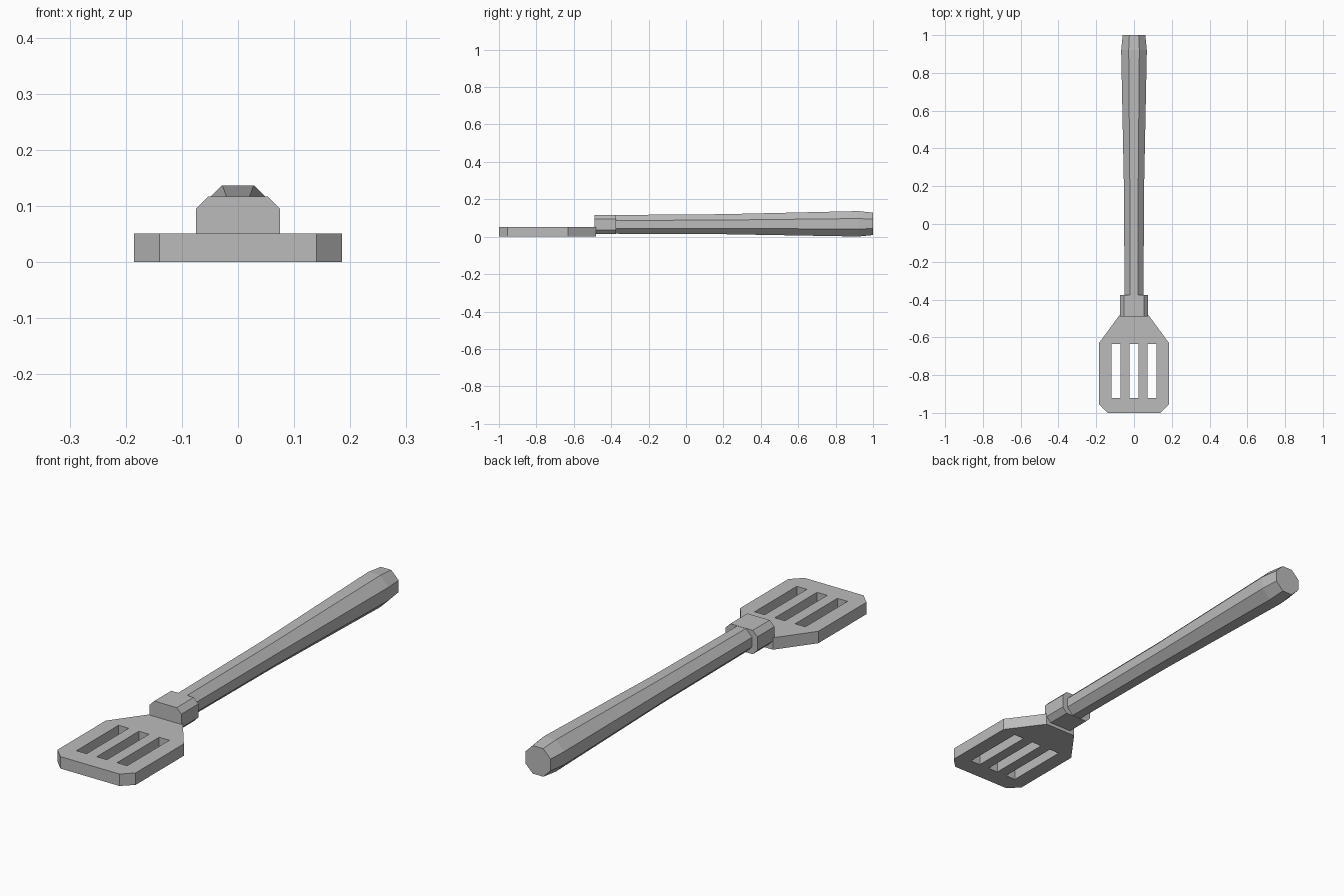
import bpy
import bmesh
from math import cos, sin, pi

cube = bpy.data.objects.get("Cube")
if cube:
    bpy.data.objects.remove(cube, do_unlink=True)

grey = bpy.data.materials.new("plain grey")
grey.use_nodes = True
colour = (0.5, 0.5, 0.5, 1)
grey.diffuse_color = colour
grey.node_tree.nodes["Principled BSDF"].inputs["Base Color"].default_value = colour


def loft(name, rings):
    """Join equal-sized rings of points into a closed, flat-shaded solid."""
    bm = bmesh.new()
    loops = [[bm.verts.new(p) for p in ring] for ring in rings]
    for a, b in zip(loops, loops[1:]):
        for i in range(len(a)):
            j = (i + 1) % len(a)
            bm.faces.new((a[i], a[j], b[j], b[i]))
    bm.faces.new(loops[0])
    bm.faces.new(loops[-1])
    bmesh.ops.recalc_face_normals(bm, faces=bm.faces)
    mesh = bpy.data.meshes.new(name)
    bm.to_mesh(mesh)
    bm.free()
    mesh.materials.append(grey)
    obj = bpy.data.objects.new(name, mesh)
    bpy.context.collection.objects.link(obj)
    return obj


def octagon(y, z, apothem):
    """Upright octagon with a flat top, facing along y."""
    r = apothem / cos(pi / 8)
    angles = [pi / 8 + k * pi / 4 for k in range(8)]
    return [(r * cos(a), y, z + r * sin(a)) for a in angles]


# Handle: slim octagonal bar that swells towards the butt
loft("handle", [octagon(y, z, size) for y, z, size in (
    (-0.39, 0.066, 0.05), (0.2, 0.067, 0.0535), (0.92, 0.069, 0.068), (1.0, 0.069, 0.06))])

# Collar: chamfered block between handle and blade
w, low, high, c = 0.075, 0.015, 0.117, 0.022
section = [(w, low + c), (w, high - c), (w - c, high), (c - w, high),
           (-w, high - c), (-w, low + c), (c - w, low), (w - c, low)]
loft("collar", [[(x, y, z) for x, z in section] for y in (-0.49, -0.375)])

# Blade: flat outline with three slots, thickened from a filled curve
half = [(0.14, -1.0), (0.185, -0.955), (0.185, -0.63), (0.075, -0.48)]
outline = half + [(-x, y) for x, y in reversed(half)]
slots = [[(x - 0.024, -0.92), (x + 0.024, -0.92), (x + 0.024, -0.635), (x - 0.024, -0.635)]
         for x in (-0.096, 0, 0.096)]
curve = bpy.data.curves.new("blade", "CURVE")
curve.dimensions = "2D"
curve.fill_mode = "BOTH"
curve.extrude = 0.0255
for points in [outline] + slots:
    spline = curve.splines.new("POLY")
    spline.points.add(len(points) - 1)
    for point, (x, y) in zip(spline.points, points):
        point.co = (x, y, 0, 1)
    spline.use_cyclic_u = True
    spline.use_smooth = False
curve.materials.append(grey)
blade_curve = bpy.data.objects.new("blade_curve", curve)
bpy.context.collection.objects.link(blade_curve)

# Turn the blade into a clean welded mesh resting on the ground
depsgraph = bpy.context.evaluated_depsgraph_get()
mesh = bpy.data.meshes.new_from_object(blade_curve.evaluated_get(depsgraph))
bpy.data.objects.remove(blade_curve, do_unlink=True)
bm = bmesh.new()
bm.from_mesh(mesh)
bmesh.ops.remove_doubles(bm, verts=bm.verts, dist=0.0001)
bmesh.ops.recalc_face_normals(bm, faces=bm.faces)
bmesh.ops.translate(bm, verts=bm.verts, vec=(0, 0, 0.0255))
for face in bm.faces:
    face.smooth = False
bm.to_mesh(mesh)
bm.free()
blade = bpy.data.objects.new("blade", mesh)
bpy.context.collection.objects.link(blade)
